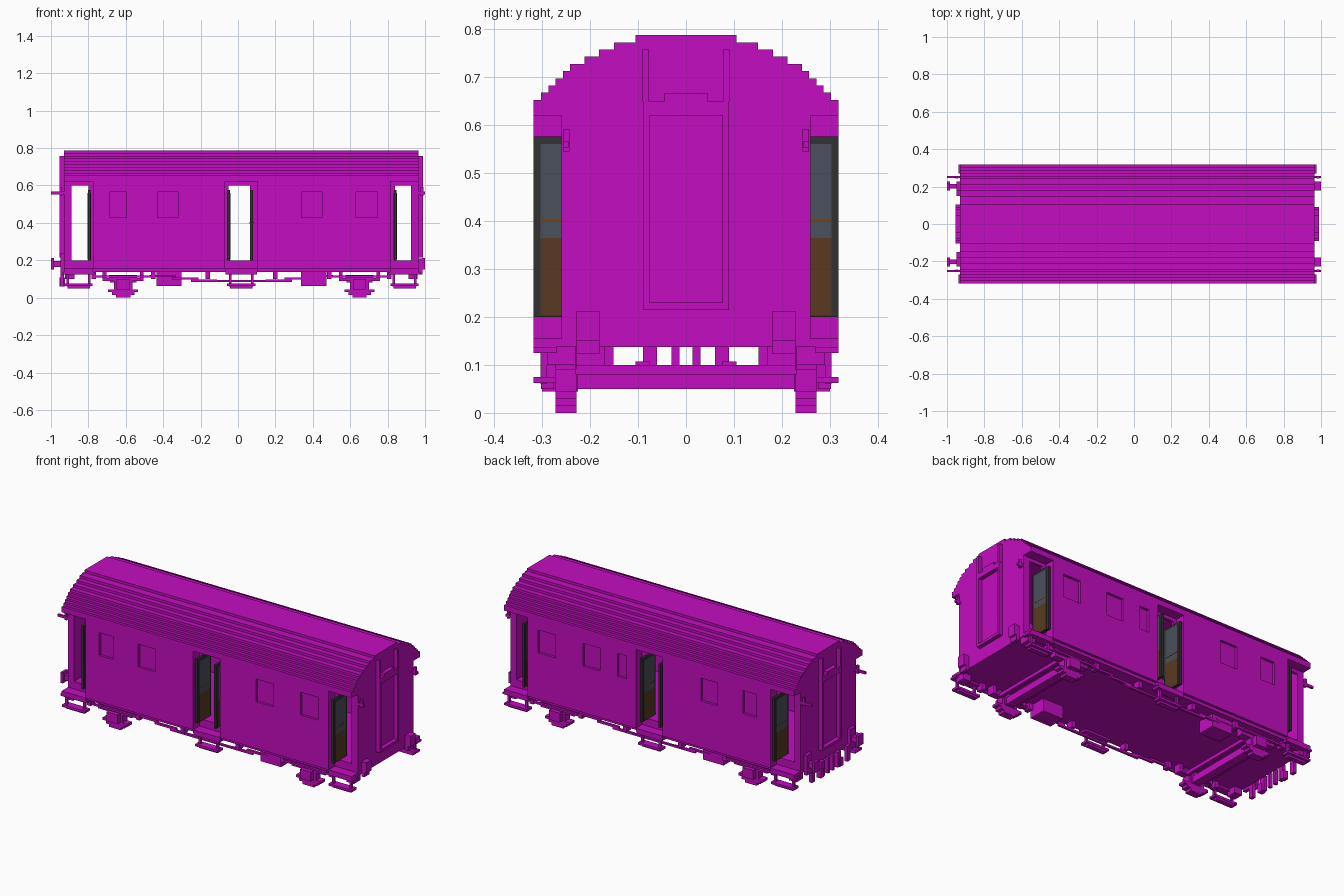
import bpy

# Remove the default cube
cube = bpy.data.objects.get("Cube")
if cube:
    bpy.data.objects.remove(cube, do_unlink=True)


def make_material(name, colour):
    material = bpy.data.materials.new(name)
    material.use_nodes = True
    rgba = (*colour, 1)
    material.diffuse_color = rgba
    shader = material.node_tree.nodes["Principled BSDF"]
    shader.inputs["Base Color"].default_value = rgba
    shader.inputs["Roughness"].default_value = .8
    return material


MAGENTA = make_material("magenta_paint", (.55, .004, .53))
GLASS = make_material("grey_glass", (.07, .08, .107))
BROWN = make_material("brown_panel", (.1, .042, .015))
DARK = make_material("dark_frame", (.032, .032, .034))
ORANGE = make_material("orange_trim", (.17, .06, .012))

# Main body measures
MIDDLE = .018
OUTER, INNER = .318, .26
BOTTOM, SILL, HEADER = .155, .2, .62
UNDERSIDE = .137
STEP = .015
LEFT_END, RIGHT_END = -.93, .966


def add_mesh(name, verts, faces, material):
    mesh = bpy.data.meshes.new(name)
    mesh.from_pydata(verts, [], faces)
    mesh.materials.append(material)
    obj = bpy.data.objects.new(name, mesh)
    bpy.context.scene.collection.objects.link(obj)
    return obj


def box(name, x, y, z, material=MAGENTA, both_sides=False):
    """Box from three ranges, optionally mirrored across the width."""
    x, y, z = sorted(x), sorted(y), sorted(z)
    verts = [(a, b, c) for a in x for b in y for c in z]
    faces = [(0, 1, 3, 2), (4, 6, 7, 5), (0, 4, 5, 1),
             (2, 3, 7, 6), (0, 2, 6, 4), (1, 5, 7, 3)]
    obj = add_mesh(name, verts, faces, material)
    if both_sides:
        mirror = obj.modifiers.new("mirror_width", "MIRROR")
        mirror.use_axis = (False, True, False)
        mirror.use_mirror_merge = False
    return obj


def around(centre, half):
    return (centre - half, centre + half)


# Stepped roof, extruded along the length
half_widths = [.318, .302, .287, .272, .257, .242, .212, .181, .15, .105]
outline = [(OUTER, HEADER)]
for level, half in enumerate(half_widths):
    top = .653 + level * STEP
    outline += [(half, outline[-1][1]), (half, top)]
outline = outline[1:]
section = outline + [(-y, z) for y, z in reversed(outline)]
count = len(section)
ends = [(x, y, z) for x in (LEFT_END, RIGHT_END) for y, z in section]
sides = [(i, (i + 1) % count, (i + 1) % count + count, i + count)
         for i in range(count)]
caps = [tuple(reversed(range(count))), tuple(range(count, count * 2))]
roof = add_mesh("stepped_roof", ends, sides + caps, MAGENTA)
bpy.context.view_layer.objects.active = roof
bpy.ops.object.select_all(action="DESELECT")
roof.select_set(True)
bpy.ops.object.mode_set(mode="EDIT")
bpy.ops.mesh.select_all(action="SELECT")
bpy.ops.mesh.normals_make_consistent(inside=False)
bpy.ops.object.mode_set(mode="OBJECT")

# Floor
box("floor", (LEFT_END, RIGHT_END), around(0, INNER), (UNDERSIDE, SILL))

# Side walls with shallow window recesses
WINDOW_LOW, WINDOW_HIGH = .43, .565
main_windows = {"rear": [(-.685, -.595), (-.43, -.32)],
                "fore": [(.34, .45), (.63, .745)]}
wall_spans = {"rear": (-.775, -.07), "fore": (.105, .815)}
small_window = (.165, .225)
SKIN = OUTER - STEP
for side, label in ((-1, "right"), (1, "left")):
    skin = (side * SKIN, side * OUTER)
    for part, (start, stop) in wall_spans.items():
        name = f"{label}_{part}_wall"
        box(name + "_core", (start, stop),
            (side * INNER, side * SKIN), (UNDERSIDE, HEADER))
        box(name + "_lower", (start, stop), skin, (BOTTOM, WINDOW_LOW))
        box(name + "_upper", (start, stop), skin, (WINDOW_HIGH, HEADER))
        holes = list(main_windows[part])
        if side > 0 and part == "fore":
            holes.insert(0, small_window)
        edge = start
        for left, right in holes + [(stop, stop)]:
            box(name + "_pier", (edge, left), skin, (WINDOW_LOW, WINDOW_HIGH))
            edge = right

# Recessed doorways: recess range, opening range, leaf positions
doorways = {
    "rear": ((LEFT_END, -.775), (-.89, -.8), (-.795,)),
    "middle": ((-.07, .105), (-.05, .065), (-.05, .072)),
    "fore": ((.815, RIGHT_END), (.84, .925), (.84,)),
}
LEAF_IN, LEAF_TOP, RAIL = .19, .576, .365
recess_y = (INNER - STEP, INNER)
for part, (recess, opening, leaves) in doorways.items():
    box(part + "_door_left_jamb", (recess[0], opening[0]), recess_y,
        (SILL, HEADER), both_sides=True)
    box(part + "_door_right_jamb", (opening[1], recess[1]), recess_y,
        (SILL, HEADER), both_sides=True)
    box(part + "_door_lintel", opening, recess_y, (.6, HEADER),
        both_sides=True)
    box(part + "_door_sill", recess, (INNER, OUTER), (UNDERSIDE, BOTTOM),
        both_sides=True)
    # Open door leaves with glass, panel and trim plates
    for x in leaves:
        box(part + "_door_leaf", around(x, .007), (LEAF_IN, OUTER),
            (SILL, LEAF_TOP), DARK, both_sides=True)
        plate_x = around(x, .009)
        plate_y = (LEAF_IN + STEP, OUTER - STEP)
        box(part + "_door_glass", plate_x, plate_y,
            (RAIL, LEAF_TOP - STEP), GLASS, both_sides=True)
        box(part + "_door_panel", plate_x, plate_y,
            (SILL + .004, RAIL), BROWN, both_sides=True)
        box(part + "_door_trim", around(x, .01), plate_y,
            (.398, .405), ORANGE, both_sides=True)
    # Hanging footsteps
    centre = sum(recess) / 2
    for offset in (-.058, .058):
        box(part + "_step_hanger", around(centre + offset, .007),
            (.29, .303), (.06, UNDERSIDE), both_sides=True)
    box(part + "_step_board", around(centre, .075), (.272, OUTER),
        (.062, .075), both_sides=True)
    box(part + "_step_base", around(centre, .06), (.275, .302),
        (.05, .062), both_sides=True)
    box(part + "_upper_step", around(centre, .085), (.27, OUTER),
        (.125, UNDERSIDE), both_sides=True)

# Both ends: wall, gangway frame, buffers and lamp brackets
end_data = {"rear": (-1, LEFT_END, -.955, -1), "fore": (1, RIGHT_END, .99, 1)}
for part, (way, face, proud, tip) in end_data.items():
    box(part + "_end_wall", (face - way * .04, face), around(0, INNER),
        (UNDERSIDE, HEADER))
    frame_x = (face, proud)
    box(part + "_gangway_post", frame_x, (.076, .09), (.215, .65),
        both_sides=True)
    for label, low, high in (("sill", .215, .23), ("lintel", HEADER, .65)):
        box(f"{part}_gangway_{label}", frame_x, around(0, .09), (low, high))
    box(part + "_gangway_plate", frame_x, around(0, .045), (.65, .667))
    box(part + "_roof_rail", frame_x, (.077, .091), (.65, .758),
        both_sides=True)
    box(part + "_buffer_stem", (face, tip), (.19, .215), (.165, .195),
        both_sides=True)
    box(part + "_buffer_head", (tip, tip - way * STEP), (.18, .228),
        (.15, .213), both_sides=True)
    box(part + "_buffer_base", (face, face + way * .02), (.18, .228),
        (.123, .24 if way < 0 else .21), both_sides=True)
    box(part + "_lamp_bracket", (face, tip), (.245, .257), (.553, .567),
        both_sides=True)
    box(part + "_lamp_knob", around(face + way * .018, .007), (.243, .257),
        (.545, .592), both_sides=True)
    box(part + "_corner_step", around(face - way * .03, .025), (.23, .29),
        (.1, UNDERSIDE), both_sides=True)

# Coupling and hoses under the rear end
for centre, half in ((.165, .014), (.075, .015), (.022, .008)):
    box("rear_hose", around(-.94, .01), around(centre, half),
        (.06, .15), both_sides=True)
box("rear_hose_foot", around(-.94, .015), (.075, .105), (.06, .107),
    both_sides=True)

# Running gear: stepped springs, axle boxes and axle beams
layers = [(.038, 0, .015), (.06, .015, .03), (.08, .03, .045),
          (.05, .045, .09), (.1, .09, .105), (.075, .105, .122)]
for part, way in (("rear", -1), ("fore", 1)):
    axle = MIDDLE + way * .632
    for half, low, high in layers:
        box(part + "_leaf_spring", around(axle, half), (.228, .272),
            (low, high), both_sides=True)
    box(part + "_axle_box", around(axle, .035), (.225, .3), (.045, .1),
        both_sides=True)
    for shift in (-.1, .1):
        box(part + "_spring_hanger", around(axle + shift, .01),
            (.23, .272), (.09, UNDERSIDE), both_sides=True)
    box(part + "_axle_beam", around(axle, .025), around(0, .23), (.05, .09))
    for shift in (-.06, .06):
        box(part + "_brake_beam", around(axle + shift, .01),
            around(0, .23), (.08, .1))
    # Truss rod with brackets stepping up towards the axle
    for reach, low in ((.2, .085), (.3, .097), (.42, .11)):
        box(part + "_truss_rod", around(MIDDLE + way * reach, .07),
            (.262, .275), (low, low + .012), both_sides=True)
    for reach in (.18, .47, .79):
        box(part + "_truss_bracket", around(MIDDLE + way * reach, .012),
            (.25, .29), (.1, UNDERSIDE), both_sides=True)
    box(part + "_sole_rod", around(axle, .16), (.275, .288), (.107, .118),
        both_sides=True)
    # Battery boxes on opposite sides
    box(part + "_battery_box", around(MIDDLE + way * .387, .067),
        (-way * .17, -way * .272), (.062, UNDERSIDE))
box("centre_truss_rod", around(MIDDLE, .2), (.262, .275), (.085, .095),
    both_sides=True)
